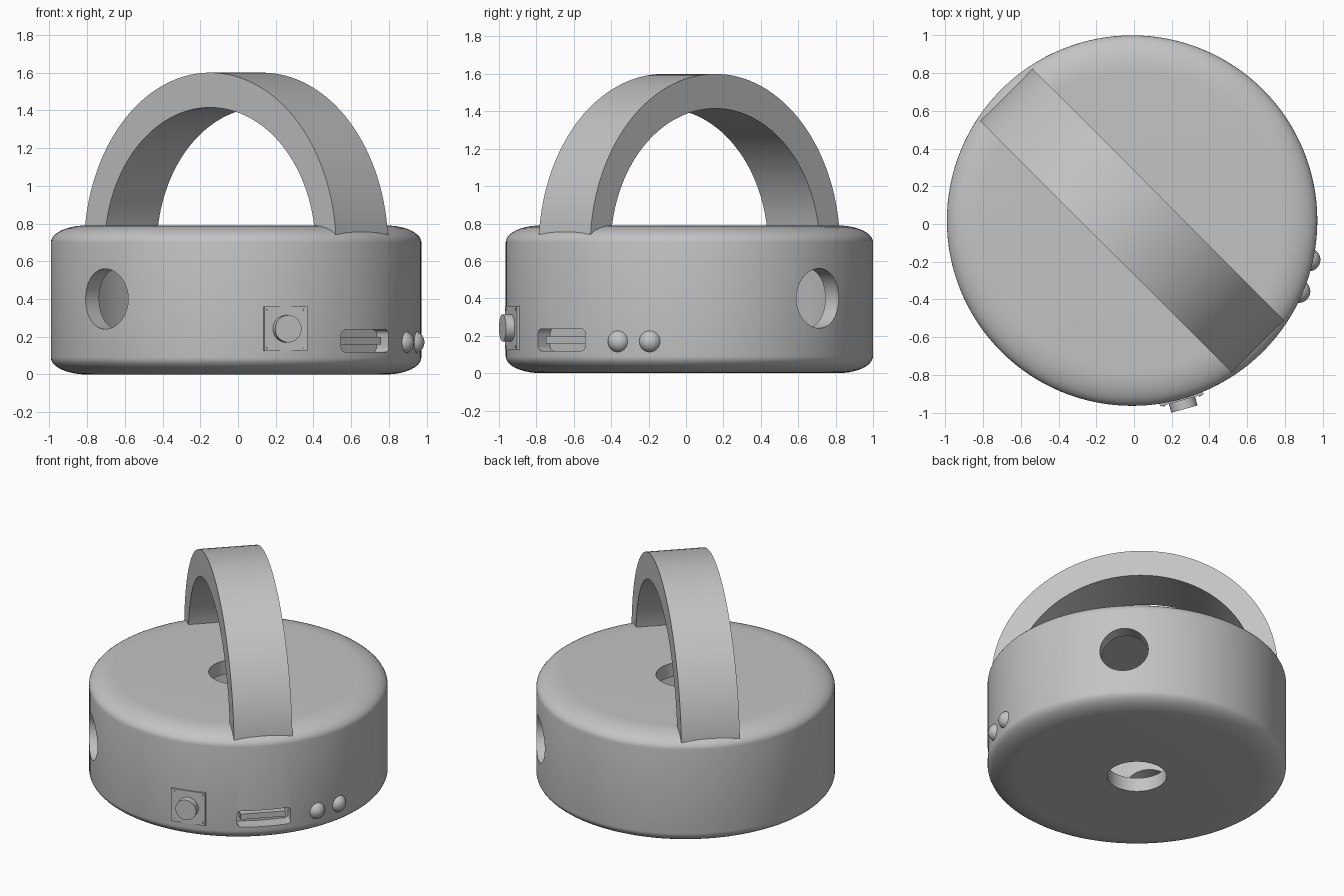
import bpy, bmesh
from math import sin, cos, pi, radians, degrees
from mathutils import Matrix

old = bpy.data.objects.get("Cube")
if old:
    bpy.data.objects.remove(old)

CENTRE = Matrix.Translation((-0.01, 0.018, 0))
R, H = 0.982, 0.79          # body radius and height
RX, RZ = 0.19, 0.09         # rim rounding, across and up
WALL, HOLE = 0.1, 0.195     # shell thickness, central hole radius

grey = bpy.data.materials.new("plain grey")
grey.use_nodes = True
grey.diffuse_color = (0.55, 0.55, 0.55, 1)
grey.node_tree.nodes["Principled BSDF"].inputs["Base Color"].default_value = (0.55, 0.55, 0.55, 1)


def finish(bm, name, smooth=True):
    bmesh.ops.recalc_face_normals(bm, faces=bm.faces)
    mesh = bpy.data.meshes.new(name)
    bm.to_mesh(mesh)
    bm.free()
    ob = bpy.data.objects.new(name, mesh)
    bpy.context.collection.objects.link(ob)
    mesh.materials.append(grey)
    if smooth:
        shade(ob)
    return ob


def shade(ob):
    bpy.ops.object.select_all(action='DESELECT')
    ob.select_set(True)
    bpy.context.view_layer.objects.active = ob
    bpy.ops.object.shade_smooth_by_angle(angle=radians(30))


def on_side(angle, rho, z):
    """Frame on the body's side: local x points outwards, local y along the rim."""
    return CENTRE @ Matrix.Rotation(radians(angle), 4, 'Z') @ Matrix.Translation((rho, 0, z))


def box(name, frame, size, bevel=0):
    bm = bmesh.new()
    bmesh.ops.create_cube(bm, size=1, matrix=Matrix.Diagonal((*size, 1)))
    if bevel:   # round the edges that run outwards
        edges = [e for e in bm.edges if abs(e.verts[0].co.x - e.verts[1].co.x) > 0.001]
        bmesh.ops.bevel(bm, geom=edges, offset=bevel, segments=5, profile=0.5, affect='EDGES')
    bm.transform(frame)
    return finish(bm, name)


def rod(name, frame, radius, length, segments=48):
    bm = bmesh.new()
    bmesh.ops.create_cone(bm, cap_ends=True, segments=segments, radius1=radius,
                          radius2=radius, depth=length)
    bm.transform(frame @ Matrix.Rotation(pi / 2, 4, 'Y'))
    return finish(bm, name)


def cut(ob, cutter):
    mod = ob.modifiers.new("cut", 'BOOLEAN')
    mod.operation, mod.solver, mod.object = 'DIFFERENCE', 'EXACT', cutter
    bpy.context.view_layer.objects.active = ob
    bpy.ops.object.modifier_apply(modifier=mod.name)
    bpy.data.objects.remove(cutter)


# Hollow round body: closed wall section, spun about the axis
steps = [i * pi / 20 for i in range(11)]
section = [(HOLE, 0)]
section += [(R - RX + RX * sin(t), RZ - RZ * cos(t)) for t in steps]
section += [(R - RX + RX * cos(t), H - RZ + RZ * sin(t)) for t in steps]
section += [(HOLE, H), (HOLE, H - WALL), (R - WALL, H - WALL), (R - WALL, WALL), (HOLE, WALL)]
SEG = 128
bm = bmesh.new()
rings = []
for i in range(SEG):
    a = 2 * pi * i / SEG
    rings.append([bm.verts.new((r * cos(a), r * sin(a), z)) for r, z in section])
for i in range(SEG):
    p, q = rings[i], rings[(i + 1) % SEG]
    for j in range(len(section)):
        k = (j + 1) % len(section)
        bm.faces.new((p[j], q[j], q[k], p[k]))
bm.transform(CENTRE)
body = finish(bm, "body", False)

# Two opposite side holes and the port opening
cut(body, rod("side_hole_cutter", on_side(45, 0, 0.4), 0.16, 3, 64))
cut(body, box("port_cutter", on_side(-45, 0.95, 0.178), (0.3, 0.355, 0.118), 0.025))
shade(body)

# Carrying handle: half oval band across the top
bm = bmesh.new()
base, low, half = 0.67, 0.7, 0.195
N = 64
bands = []
for i in range(N + 1):
    row = []
    for rx, rz in ((0.945, 0.93), (0.79, 0.745)):
        start = (low - base) / rz
        t = start + (pi - 2 * start) * i / N
        row += [bm.verts.new((rx * cos(t), s * half, base + rz * sin(t))) for s in (-1, 1)]
    bands.append([row[0], row[1], row[3], row[2]])
for p, q in zip(bands, bands[1:]):
    for j in range(4):
        k = (j + 1) % 4
        bm.faces.new((p[j], p[k], q[k], q[j]))
bm.faces.new(bands[0])
bm.faces.new(bands[-1])
bm.transform(CENTRE @ Matrix.Rotation(radians(-45), 4, 'Z'))
finish(bm, "handle")

# Push button on a square plate with corner pins
BUTTON = -74.5
box("button_plate", on_side(BUTTON, 0.967, 0.242), (0.044, 0.238, 0.236))
rod("button", on_side(BUTTON, 1.005, 0.242), 0.072, 0.064)
for sy in (-1, 1):
    for sz in (-1, 1):
        pin = on_side(BUTTON, 0.99, 0.242) @ Matrix.Translation((0, sy * 0.1, sz * 0.1))
        rod("plate_pin", pin, 0.007, 0.008, 12)

# Port: back plate and tongue inside the opening
box("port_back", on_side(-45, 0.865, 0.178), (0.02, 0.36, 0.125))
box("port_tongue", on_side(-45, 0.9, 0.178), (0.07, 0.3, 0.04))

# Two round lamps
for angle in (-23, -12.5):
    bm = bmesh.new()
    bmesh.ops.create_uvsphere(bm, u_segments=32, v_segments=16, radius=0.061)
    bm.transform(on_side(angle, 0.96, 0.17))
    finish(bm, "lamp")
